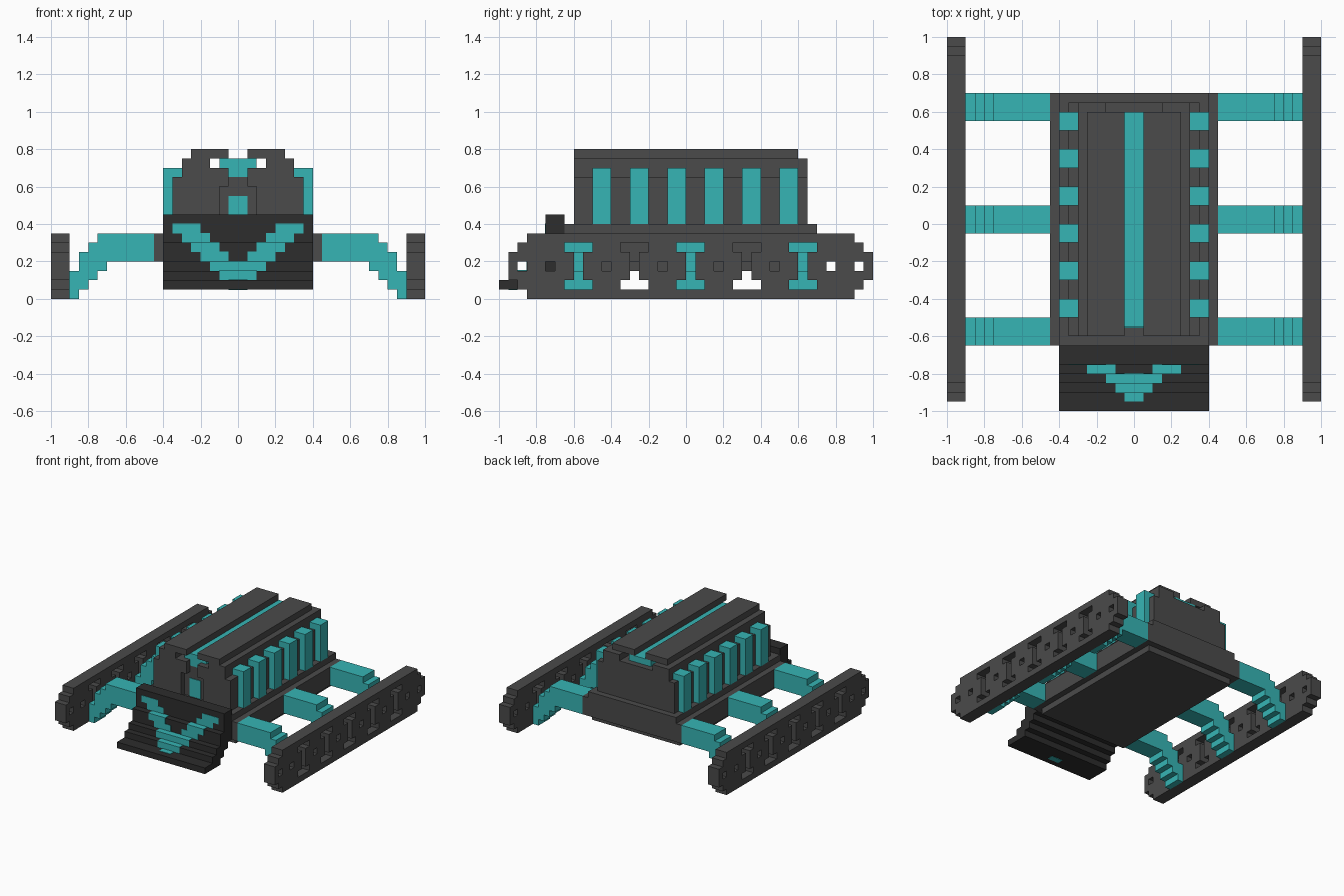
import bpy, bmesh

if "Cube" in bpy.data.objects:
    bpy.data.objects.remove(bpy.data.objects["Cube"])

U = 0.05  # block size


def material(name, rgb):
    m = bpy.data.materials.new(name)
    m.use_nodes = True
    m.diffuse_color = (*rgb, 1)
    bsdf = m.node_tree.nodes["Principled BSDF"]
    bsdf.inputs["Base Color"].default_value = (*rgb, 1)
    bsdf.inputs["Roughness"].default_value = 0.8
    return m


GREY = material("dark grey", (0.069, 0.069, 0.069))
BLACK = material("charcoal", (0.026, 0.026, 0.026))
TEAL = material("teal", (0.037, 0.462, 0.462))


def extrude(name, polygons, axis, a, b, mat):
    """Extrude flat polygons along x (polygons in y,z) or y (polygons in x,z)."""
    bm = bmesh.new()
    for poly in polygons:
        pts = [(a, p, q) if axis == "x" else (p, a, q) for p, q in poly]
        bm.faces.new([bm.verts.new(p) for p in pts])
    bmesh.ops.remove_doubles(bm, verts=bm.verts, dist=1e-4)
    out = bmesh.ops.extrude_face_region(bm, geom=bm.faces[:], use_keep_orig=True)
    moved = [g for g in out["geom"] if isinstance(g, bmesh.types.BMVert)]
    bmesh.ops.translate(bm, verts=moved, vec=(b - a, 0, 0) if axis == "x" else (0, b - a, 0))
    bmesh.ops.recalc_face_normals(bm, faces=bm.faces)
    me = bpy.data.meshes.new(name)
    bm.to_mesh(me)
    bm.free()
    me.materials.append(mat)
    ob = bpy.data.objects.new(name, me)
    bpy.context.collection.objects.link(ob)
    return ob


def rect(p0, p1, q0, q1):
    return [(p0, q0), (p1, q0), (p1, q1), (p0, q1)]


def box(name, x, y, z, mat):
    return extrude(name, [rect(*x, *z)], "y", *y, mat)


def mirror_outline(half):
    """Close a right-hand half outline with its reflection."""
    return half + [(-x, z) for x, z in reversed(half)]


# Hull base: stepped slab
box("hull_underside", (-0.4, 0.4), (-0.6, 0.65), (0.15, 0.2), GREY)
box("hull_base", (-0.45, 0.45), (-0.65, 0.7), (0.2, 0.35), GREY)
box("hull_deck", (-0.4, 0.4), (-0.65, 0.7), (0.35, 0.4), GREY)

# Upper hull: stepped section with a slot along the top
shell = [(0.35, 0.4), (0.35, 0.65), (0.3, 0.65), (0.3, 0.75)]
roof = [(0.25, 0.75), (0.25, 0.8), (0.05, 0.8), (0.05, 0.75)]
slot = [(0.15, 0.75), (0.15, 0.7)]
channel = [(0.05, 0.7), (0.05, 0.65)]
extrude("upper_hull", [mirror_outline(shell + roof + slot + channel)], "y", -0.55, 0.6, GREY)
extrude("rear_wall", [mirror_outline(shell + slot)], "y", 0.6, 0.65, GREY)
doorway = [(0.05, 0.7), (0.05, 0.6), (0.1, 0.6), (0.1, 0.4)]
for s, side in ((1, "left"), (-1, "right")):
    half = [(s * x, z) for x, z in shell + roof + slot + doorway]
    extrude("front_wall_" + side, [half], "y", -0.6, -0.55, GREY)

# Glowing core in the slot and the small front light
core = [(0.05, 0.65), (0.05, 0.7), (0.1, 0.7), (0.1, 0.75)]
extrude("core_strip", [mirror_outline(core)], "y", -0.55, 0.6, TEAL)
box("front_light", (-0.05, 0.05), (-0.555, -0.55), (0.4, 0.55), TEAL)

# Track plate cells: clipped corners, I-shaped and square openings
def track_cells():
    inset = [2, 1, 0, 0, 0, 1, 2]
    for row in range(7):
        for col in range(-19 + inset[row], 20 - inset[row]):
            k = (col + 13) % 6          # position within the repeating pattern
            in_pattern = -13 <= col <= 13
            bars = row in (1, 5) and k < 3 and in_pattern
            stem = row in (2, 3, 4) and k == 1 and in_pattern
            square = row == 3 and ((k == 4 and -15 <= col <= 15) or col in (-18, 18))
            if not (bars or stem or square):
                yield rect(col * U, (col + 1) * U, row * U, (row + 1) * U)


# Leg: arm that steps down to the track
leg = [(0.45, 0.2), (0.7, 0.2), (0.7, 0.15), (0.75, 0.15), (0.75, 0.1), (0.8, 0.1),
       (0.8, 0.05), (0.85, 0.05), (0.85, 0), (0.9, 0), (0.9, 0.15), (0.85, 0.15),
       (0.85, 0.25), (0.8, 0.25), (0.8, 0.3), (0.75, 0.3), (0.75, 0.35), (0.45, 0.35)]

for s, side in ((1, "left"), (-1, "right")):
    extrude("track_" + side, list(track_cells()), "x", s * 0.9, s * 1.0, GREY)
    for y, place in ((-0.65, "front"), (-0.05, "middle"), (0.55, "rear")):
        extrude(f"leg_{place}_{side}", [[(s * x, z) for x, z in leg]], "y", y, y + 0.15, TEAL)
    for i in range(6):
        y = -0.5 + 0.2 * i
        box(f"pillar_{side}_{i + 1}", (s * 0.3, s * 0.4), (y, y + 0.1), (0.4, 0.7), TEAL)

# Plough blade: stepped profile
blade = [(-1, 0.05), (-0.8, 0.05), (-0.8, 0.1), (-0.75, 0.1), (-0.75, 0.15), (-0.7, 0.15),
         (-0.7, 0.2), (-0.65, 0.2), (-0.65, 0.45), (-0.75, 0.45), (-0.75, 0.3), (-0.8, 0.3),
         (-0.8, 0.2), (-0.85, 0.2), (-0.85, 0.15), (-0.9, 0.15), (-0.9, 0.1), (-1, 0.1)]
extrude("plough_blade", [blade], "x", -0.4, 0.4, BLACK)

# Chevron inlay on the blade: (front y, bottom z, inner x, outer x) per row
E = 0.003
rows = [(-0.9, 0.1, 0, 0.1), (-0.85, 0.15, 0, 0.15), (-0.8, 0.2, 0.05, 0.2),
        (-0.8, 0.25, 0.1, 0.25), (-0.75, 0.3, 0.15, 0.3), (-0.75, 0.35, 0.2, 0.35)]
for i, (y, z, x0, x1) in enumerate(rows):
    spans = [(x0, x1), (-x1, -x0)] if x0 else [(-x1, x1)]
    for j, span in enumerate(spans):
        box(f"chevron_{i + 1}_{j + 1}", span, (y - E, y + U), (z, z + U + E), TEAL)
box("chevron_tip", (-0.05, 0.05), (-0.95, -0.9), (0.05 - E, 0.1 + E), TEAL)
